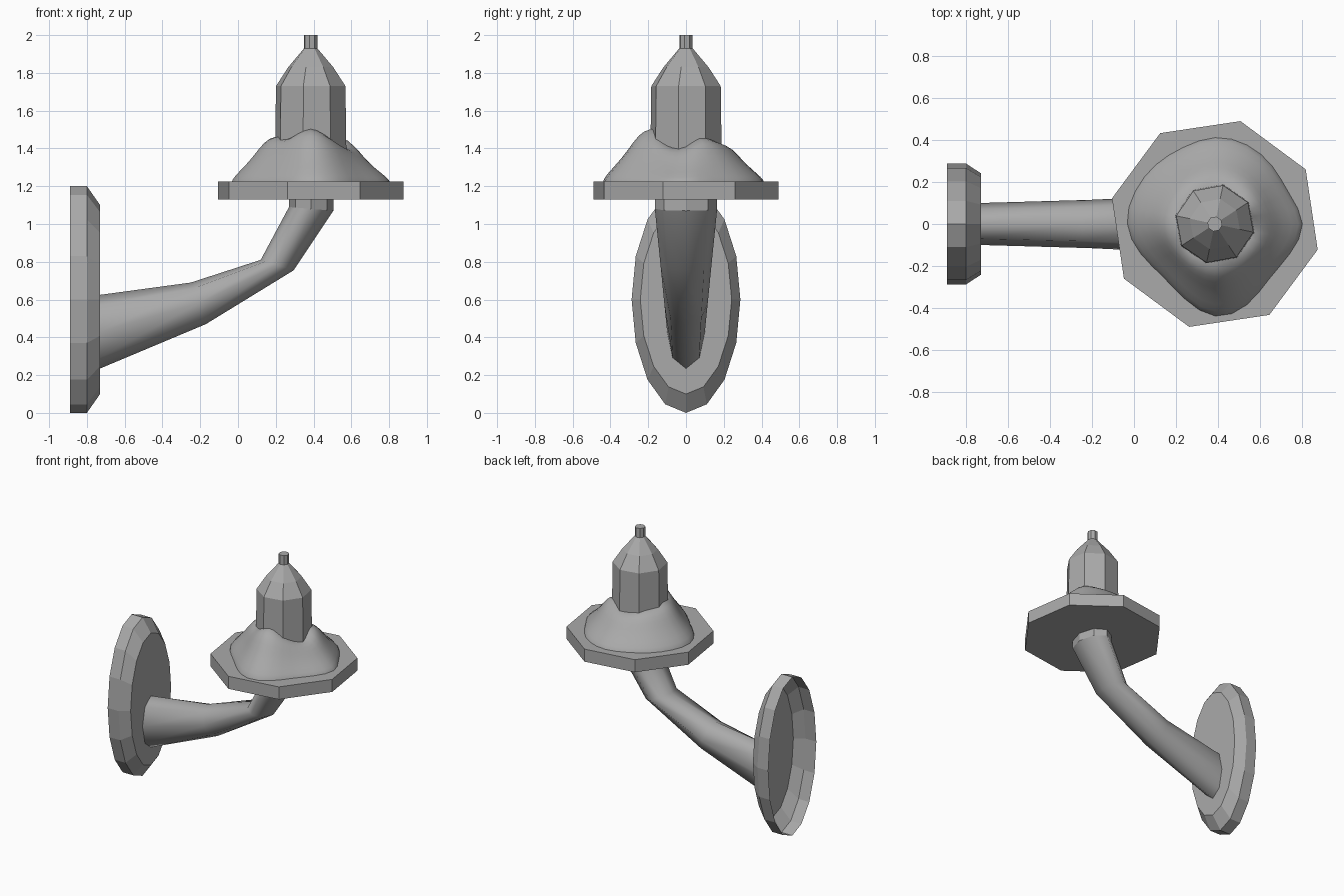
import bpy, bmesh, math

if "Cube" in bpy.data.objects:
    bpy.data.objects.remove(bpy.data.objects["Cube"])

grey = bpy.data.materials.new("plain grey")
grey.use_nodes = True
COLOUR = (0.4, 0.4, 0.4, 1)
grey.diffuse_color = COLOUR
grey.node_tree.nodes["Principled BSDF"].inputs["Base Color"].default_value = COLOUR

CX = 0.385  # axis of the candle and its dish


def loft(name, rings, cap_start=False, cap_end=False, smooth=False):
    """Bridge equal-sized closed rings of points into one surface."""
    bm = bmesh.new()
    loops = [[bm.verts.new(p) for p in ring] for ring in rings]
    n = len(loops[0])
    for a, b in zip(loops, loops[1:]):
        for i in range(n):
            j = (i + 1) % n
            bm.faces.new((a[i], a[j], b[j], b[i]))
    if cap_start:
        bm.faces.new(loops[0][::-1])
    if cap_end:
        bm.faces.new(loops[-1])
    bmesh.ops.recalc_face_normals(bm, faces=bm.faces)
    for f in bm.faces:
        f.smooth = smooth
    mesh = bpy.data.meshes.new(name)
    bm.to_mesh(mesh)
    bm.free()
    mesh.materials.append(grey)
    obj = bpy.data.objects.new(name, mesh)
    bpy.context.collection.objects.link(obj)
    return obj


def octagon(radius, z, turn):
    angles = [math.radians(turn + 45 * i) for i in range(8)]
    return [(CX + radius * math.cos(a), radius * math.sin(a), z) for a in angles]


def wall_oval(x, half_y, half_z):
    angles = [math.tau * i / 16 for i in range(16)]
    return [(x, half_y * math.sin(a), 0.6 + half_z * math.cos(a)) for a in angles]


def arm_ring(top, bottom, half_y):
    """Eight-sided section spanning two points of the side outline."""
    ring = []
    for i in range(8):
        a = math.tau * i / 8
        t = (1 - math.cos(a)) / 2
        ring.append((top[0] + (bottom[0] - top[0]) * t, half_y * math.sin(a),
                     top[1] + (bottom[1] - top[1]) * t))
    return ring


# Hollow wall plate, open at the back
loft("wall_plate", [wall_oval(-0.89, 0.288, 0.6), wall_oval(-0.80, 0.288, 0.6),
                    wall_oval(-0.73, 0.242, 0.5)], cap_end=True)

# Bent arm
loft("arm", [arm_ring((-0.73, 0.625), (-0.73, 0.235), 0.10),
             arm_ring((-0.25, 0.69), (-0.17, 0.47), 0.115),
             arm_ring((0.12, 0.81), (0.295, 0.755), 0.135),
             arm_ring((0.27, 1.09), (0.505, 1.07), 0.165)], smooth=True)
loft("arm_collar", [arm_ring((0.27, 1.09), (0.505, 1.07), 0.165),
                    arm_ring((0.27, 1.14), (0.505, 1.14), 0.165)])

# Drip dish
loft("drip_dish", [octagon(0.505, 1.13, 31), octagon(0.505, 1.225, 31)], True, True)

# Candle with tapered shoulder and wick
loft("candle", [octagon(r, z, 33) for r, z in
                ((0.195, 1.22), (0.188, 1.73), (0.122, 1.83), (0.036, 1.93))],
     True, True)
loft("wick", [octagon(0.036, 1.93, 33), octagon(0.036, 2.0, 33)], True, True)

# Melted wax: foot radius and top height around the candle
foot = [.45, .38, .40, .42, .43, .40, .41, .42, .44, .39, .35, .39, .47, .43, .365, .39]
crest = [1.40, 1.47, 1.45, 1.43, 1.42, 1.43, 1.45, 1.45,
         1.47, 1.46, 1.44, 1.48, 1.52, 1.48, 1.43, 1.40]
# each level: share of the way out to the foot, share of the way up to the crest
levels = [(1.0, 0.0), (0.97, 0.1), (0.6, 0.45), (0.38, 0.75), (0.17, 0.97), (-0.1, 1.0)]
rings = []
for out, up in levels:
    ring = []
    for i, (r, top) in enumerate(zip(foot, crest)):
        a = math.tau * i / 16
        radius = 0.185 + (r - 0.185) * out
        ring.append((CX + radius * math.cos(a), radius * math.sin(a),
                     1.222 + (top - 1.222) * up))
    rings.append(ring)
wax = loft("melted_wax", rings, smooth=True)
wax.modifiers.new("soften", "SUBSURF").levels = 1
wax.modifiers["soften"].render_levels = 1
